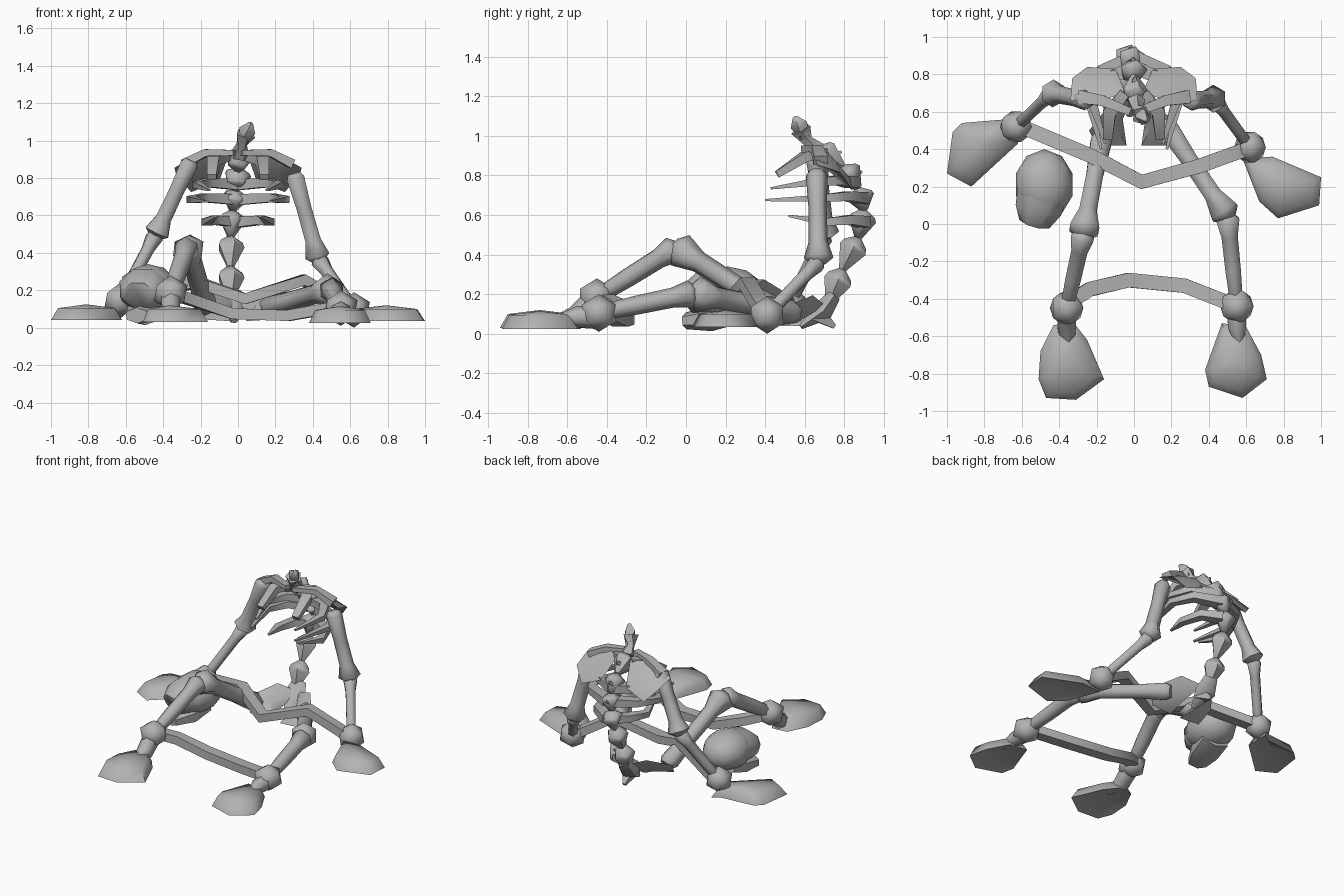
import bpy, bmesh, math
from mathutils import Vector

cube = bpy.data.objects.get("Cube")
if cube:
    bpy.data.objects.remove(cube, do_unlink=True)

bone_grey = bpy.data.materials.new("bone_grey")
bone_grey.use_nodes = True
bone_grey.diffuse_color = (0.45, 0.45, 0.45, 1)
bone_grey.node_tree.nodes["Principled BSDF"].inputs["Base Color"].default_value = (0.45, 0.45, 0.45, 1)
parts = []


def finish(name, bm):
    bmesh.ops.recalc_face_normals(bm, faces=bm.faces)
    mesh = bpy.data.meshes.new(name)
    bm.to_mesh(mesh)
    bm.free()
    mesh.materials.append(bone_grey)
    obj = bpy.data.objects.new(name, mesh)
    bpy.context.collection.objects.link(obj)
    parts.append(obj)
    return obj


def bridge(bm, a, b):
    for i in range(len(a)):
        j = (i + 1) % len(a)
        bm.faces.new((a[i], a[j], b[j], b[i]))


def tube(name, points, radii, sides=6, flat=1.0):
    """Polygonal rings swept along a path; flat squashes the cross-section."""
    bm = bmesh.new()
    pts = [Vector(p) for p in points]
    rings = []
    for i, p in enumerate(pts):
        t = (pts[min(i + 1, len(pts) - 1)] - pts[max(i - 1, 0)]).normalized()
        up = Vector((0, 0, 1)) if abs(t.z) < 0.85 else Vector((0, 1, 0))
        u = t.cross(up).normalized()
        v = u.cross(t)
        ring = []
        for k in range(sides):
            a = 2 * math.pi * (k + 0.5) / sides
            ring.append(bm.verts.new(p + radii[i] * (u * math.cos(a) + v * flat * math.sin(a))))
        rings.append(ring)
    for a, b in zip(rings, rings[1:]):
        bridge(bm, a, b)
    bm.faces.new(rings[0])
    bm.faces.new(rings[-1])
    return finish(name, bm)


def bone(name, a, b, ra, mid, rb):
    """Long bone with a slim shaft and a flared far end."""
    a, b = Vector(a), Vector(b)
    steps = (0, 0.06, 0.4, 0.78, 0.96, 1.03)
    radii = (ra * 0.7, ra, mid, mid * 1.05, rb, rb * 0.45)
    return tube(name, [a.lerp(b, s) for s in steps], radii)


def ball(name, centre, size, level):
    bm = bmesh.new()
    bmesh.ops.create_icosphere(bm, subdivisions=level, radius=1)
    for v in bm.verts:
        v.co = Vector(centre) + Vector([c * s for c, s in zip(v.co, size)])
    return finish(name, bm)


def shell(name, outline, low, high):
    """Domed hand or foot with thin edges and a hollow underside."""
    bm = bmesh.new()
    mid = sum((Vector((x, y, 0)) for x, y in outline), Vector()) / len(outline)
    base = [bm.verts.new((x, y, low)) for x, y in outline]
    top = [bm.verts.new(mid.lerp(Vector((x, y, 0)), 0.8) + Vector((0, 0, high - 0.02))) for x, y in outline]
    bridge(bm, base, top)
    crown = bm.verts.new((mid.x, mid.y, high))
    hollow = bm.verts.new((mid.x, mid.y, high - 0.045))
    n = len(outline)
    for i in range(n):
        bm.faces.new((top[i], top[(i + 1) % n], crown))
        bm.faces.new((base[(i + 1) % n], base[i], hollow))
    return finish(name, bm)


def plate(name, outline, thick):
    """Bent bone plate from a 3D outline, bulging at its centre."""
    bm = bmesh.new()
    pts = [Vector(p) for p in outline]
    mid = sum(pts, Vector()) / len(pts)
    nrm = (pts[0] - mid).cross(pts[1] - mid).normalized()
    rim = [bm.verts.new(p) for p in pts]
    for s in (1, -1):
        c = bm.verts.new(mid + nrm * thick * s)
        for i in range(len(rim)):
            bm.faces.new((rim[i], rim[(i + 1) % len(rim)], c))
    return finish(name, bm)


# Legs: hip, knee, ankle
legs = {"right": ((-0.17, 0.47, 0.12), (-0.27, -0.05, 0.45), (-0.36, -0.45, 0.2)),
        "left": ((0.15, 0.56, 0.12), (0.5, 0.04, 0.22), (0.55, -0.44, 0.12))}
for side, (hip, knee, ankle) in legs.items():
    bone(side + "_thigh", hip, knee, 0.065, 0.052, 0.09)
    bone(side + "_shin", ankle, knee, 0.04, 0.048, 0.07)
    ball(side + "_ankle_cuff", ankle, (0.1, 0.1, 0.095), 1)
    x, y, z = ankle
    tube(side + "_heel", [(x, y - 0.02, z - 0.02), (x, y - 0.11, 0.1), (x + 0.02, y - 0.22, 0.08)], (0.06, 0.055, 0.02))

# Arms: shoulder, elbow, wrist
arms = {"right": ((-0.25, 0.66, 0.91), (-0.44, 0.7, 0.51), (-0.63, 0.52, 0.16)),
        "left": ((0.3, 0.66, 0.84), (0.43, 0.67, 0.38), (0.62, 0.41, 0.11))}
for side, (shoulder, elbow, wrist) in arms.items():
    bone(side + "_upper_arm", shoulder, elbow, 0.055, 0.046, 0.075)
    bone(side + "_forearm", wrist, elbow, 0.035, 0.035, 0.05)
    ball(side + "_wrist_cuff", wrist, (0.095, 0.095, 0.095), 1)

# Feet and hands
shell("right_foot", [(-0.43, -0.54), (-0.5, -0.68), (-0.51, -0.83), (-0.47, -0.93),
                     (-0.31, -0.94), (-0.16, -0.83), (-0.25, -0.62), (-0.32, -0.53)], 0.045, 0.135)
shell("left_foot", [(0.47, -0.53), (0.38, -0.78), (0.4, -0.87), (0.58, -0.93),
                    (0.71, -0.83), (0.68, -0.7), (0.6, -0.55)], 0.04, 0.13)
shell("right_hand", [(-0.62, 0.6), (-0.68, 0.56), (-0.92, 0.54), (-0.97, 0.49),
                     (-1.0, 0.27), (-0.87, 0.2), (-0.62, 0.43)], 0.055, 0.14)
shell("left_hand", [(0.58, 0.35), (0.74, 0.36), (1.0, 0.25), (0.99, 0.1),
                    (0.77, 0.03), (0.67, 0.12)], 0.05, 0.135)

# Straps tying the wrists and the ankles
tube("wrist_strap", [(-0.6, 0.52, 0.16), (-0.22, 0.36, 0.26), (0.04, 0.225, 0.17),
                     (0.35, 0.31, 0.27), (0.6, 0.4, 0.12)], [0.055] * 5, 4, 0.75)
tube("ankle_strap", [(-0.36, -0.43, 0.2), (-0.24, -0.35, 0.16), (-0.03, -0.3, 0.09),
                     (0.27, -0.33, 0.08), (0.55, -0.44, 0.13)], [0.055] * 5, 4, 0.75)

# Spine: a chain of vertebrae widening upward
spine = [(-0.04, 0.72, 0.17), (-0.04, 0.79, 0.34), (-0.04, 0.87, 0.5), (-0.03, 0.9, 0.64),
         (-0.01, 0.87, 0.75), (0, 0.79, 0.86), (0.01, 0.66, 0.95)]
for i, (a, b) in enumerate(zip(spine, spine[1:])):
    a, b = Vector(a), Vector(b)
    tube("vertebra_%d" % (i + 1), [a, a.lerp(b, 0.65), a.lerp(b, 0.8), b], (0.02, 0.075, 0.065, 0.02), 5)
    if i > 2:
        m = a.lerp(b, 0.5)
        tube("spine_spur_%d" % (i + 1), [m, m + Vector((0, 0.06, 0.03))], (0.045, 0.008), 4)

# Neck stump
tube("neck", [(0.01, 0.66, 0.94), (0.02, 0.61, 0.99), (0.04, 0.58, 1.05)], (0.05, 0.03, 0.055), 5)
tube("neck_tip", [(0.03, 0.6, 1.01), (0.05, 0.57, 1.07), (0.07, 0.55, 1.11)], (0.03, 0.045, 0.012), 4)

# Ribs, shoulder blades, collar bones and pelvis, mirrored
ribs = [(0.58, 0.17, 0.9, 0.52, 0.61), (0.7, 0.25, 0.89, 0.4, 0.69),
        (0.78, 0.22, 0.84, 0.43, 0.75)]
for s, side in ((-1, "right"), (1, "left")):
    for i, (z, w, back, front, tip) in enumerate(ribs):
        tube("%s_rib_%d" % (side, i + 1),
             [(0, back, z), (s * w * 0.7, back - 0.07, z + 0.01), (s * w, back - 0.2, z),
              (s * w * 0.7, front, tip)], (0.055, 0.045, 0.035, 0.01), 4, 0.75)
    tube(side + "_top_rib", [(s * 0.05, 0.7, 0.93), (s * 0.13, 0.6, 0.91), (s * 0.14, 0.46, 0.82)],
         (0.04, 0.05, 0.035), 4, 0.7)
    tube(side + "_collar_bone", [(s * 0.02, 0.6, 0.95), (s * 0.17, 0.66, 0.95), (s * 0.29, 0.68, 0.89)],
         (0.03, 0.04, 0.05), 4, 0.7)
    plate(side + "_shoulder_blade",
          [(s * 0.05, 0.71, 0.94), (s * 0.2, 0.64, 0.95), (s * 0.34, 0.66, 0.87),
           (s * 0.33, 0.78, 0.83), (s * 0.25, 0.84, 0.74), (s * 0.1, 0.83, 0.8)], 0.03)
    plate(side + "_hip_wing",
          [(0, 0.7, 0.16), (s * 0.13, 0.64, 0.21), (s * 0.24, 0.5, 0.15),
           (s * 0.2, 0.42, 0.06), (s * 0.04, 0.42, 0.05), (s * 0.06, 0.56, 0.07)], 0.03)
tube("sacrum", [(-0.03, 0.75, 0.21), (-0.03, 0.69, 0.13), (-0.02, 0.58, 0.05)], (0.05, 0.08, 0.02), 5, 0.7)
tube("tailbone", [(-0.02, 0.66, 0.12), (-0.03, 0.75, 0.05)], (0.06, 0.015), 4)

# Fallen skull with its jaw
ball("skull", (-0.48, 0.21, 0.22), (0.16, 0.19, 0.135), 2)
tube("skull_face", [(-0.48, 0.22, 0.22), (-0.51, 0.08, 0.22), (-0.53, 0.01, 0.19)], (0.15, 0.135, 0.09), 8, 0.85)
tube("jaw", [(-0.48, 0.25, 0.13), (-0.5, 0.12, 0.09), (-0.54, 0.0, 0.08)], (0.11, 0.105, 0.07), 6, 0.6)

# Smooth shading with sharp creases
bpy.ops.object.select_all(action='DESELECT')
for obj in parts:
    obj.select_set(True)
bpy.context.view_layer.objects.active = parts[0]
bpy.ops.object.shade_smooth_by_angle(angle=math.radians(65))

# Rest the lowest point on the ground
lowest = min(v.co.z for obj in parts for v in obj.data.vertices)
for obj in parts:
    obj.location.z -= lowest
